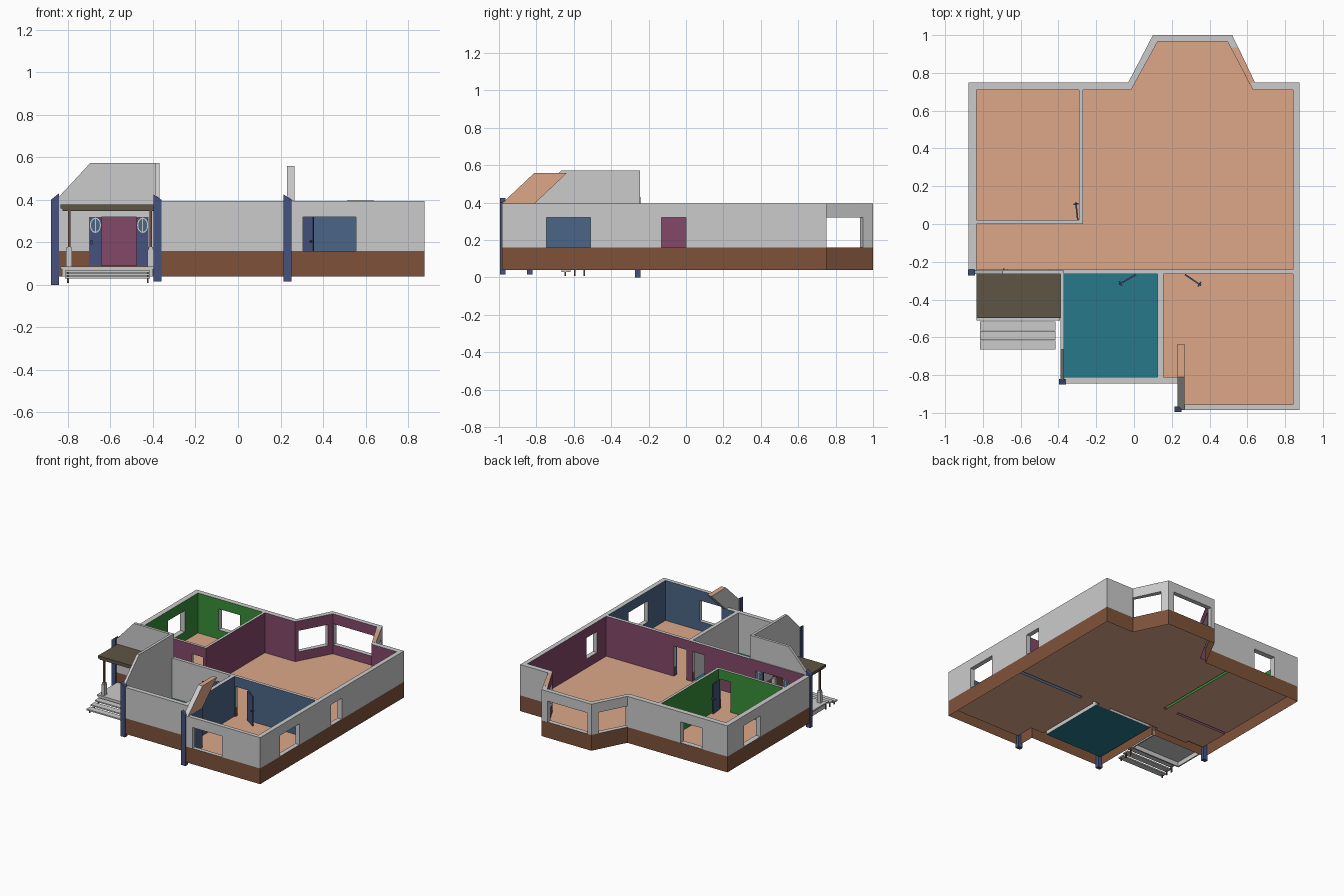
import bpy, bmesh, math
from mathutils import Vector

if "Cube" in bpy.data.objects:
    bpy.data.objects.remove(bpy.data.objects["Cube"])


def mat(name, r, g, b):
    m = bpy.data.materials.new(name)
    m.diffuse_color = (r, g, b, 1)
    m.use_nodes = True
    m.node_tree.nodes["Principled BSDF"].inputs["Base Color"].default_value = m.diffuse_color
    return m


SALMON = mat("salmon", 0.72, 0.39, 0.25)
BROWN = mat("brown", 0.21, 0.085, 0.042)
PURPLE = mat("purple", 0.23, 0.065, 0.14)
BLUE = mat("blue", 0.07, 0.13, 0.235)
NAVY = mat("navy", 0.06, 0.085, 0.21)
GREEN = mat("green", 0.04, 0.27, 0.04)
TEAL = mat("teal", 0.022, 0.19, 0.26)
OLIVE = mat("olive", 0.11, 0.09, 0.058)
WOOD = mat("wood", 0.17, 0.08, 0.05)
GREY = mat("grey", 0.60, 0.60, 0.60)

BASE, FLOOR, SILL, HEAD, TOP = 0.04, 0.09, 0.16, 0.32, 0.395


def solid(name, pts, offset, material=None):
    """Extrude a planar polygon of 3D points along an offset."""
    bm = bmesh.new()
    face = bm.faces.new([bm.verts.new(p) for p in pts])
    ext = bmesh.ops.extrude_face_region(bm, geom=[face])
    bmesh.ops.translate(bm, vec=offset,
                        verts=[v for v in ext["geom"] if isinstance(v, bmesh.types.BMVert)])
    bmesh.ops.recalc_face_normals(bm, faces=bm.faces[:])
    me = bpy.data.meshes.new(name)
    bm.to_mesh(me)
    bm.free()
    ob = bpy.data.objects.new(name, me)
    bpy.context.collection.objects.link(ob)
    if material:
        me.materials.append(material)
    return ob


def prism(name, outline, z0, z1, material=None):
    return solid(name, [(x, y, z0) for x, y in outline], (0, 0, z1 - z0), material)


def rect(x0, x1, y0, y1):
    return [(x0, y0), (x1, y0), (x1, y1), (x0, y1)]


def box(name, x0, x1, y0, y1, z0, z1, material=None):
    return prism(name, rect(x0, x1, y0, y1), z0, z1, material)


def strip(a, b, half):
    """Rectangle of given half width along the plan line a-b."""
    a, b = Vector(a), Vector(b)
    d = (b - a).normalized()
    n = Vector((-d.y, d.x)) * half
    return [tuple(p) for p in (a + n, a - n, b - n, b + n)]


def carve(ob, cutters):
    for c in cutters:
        m = ob.modifiers.new("cut", "BOOLEAN")
        m.operation, m.solver, m.object = "DIFFERENCE", "EXACT", c
    dg = bpy.context.evaluated_depsgraph_get()
    me = bpy.data.meshes.new_from_object(ob.evaluated_get(dg))
    ob.modifiers.clear()
    ob.data = me
    for c in cutters:
        bpy.data.objects.remove(c)


def inside(p, poly):
    hit = False
    for (x0, y0), (x1, y1) in zip(poly, poly[1:] + poly[:1]):
        if (y0 > p.y) != (y1 > p.y) and p.x < (x1 - x0) * (p.y - y0) / (y1 - y0) + x0:
            hit = not hit
    return hit


# plan outlines
outer = [(-0.875, -0.265), (-0.39, -0.265), (-0.39, -0.845), (0.23, -0.845), (0.23, -0.985),
         (0.877, -0.985), (0.877, 0.75), (0.64, 0.75), (0.52, 1.0), (0.10, 1.0),
         (-0.03, 0.75), (-0.875, 0.75)]
living = [(-0.835, -0.24), (0.842, -0.24), (0.842, 0.71), (0.63, 0.71), (0.495, 0.965),
          (0.125, 0.965), (-0.015, 0.71), (-0.27, 0.71), (-0.27, 0.0), (-0.835, 0.0)]
study = [(0.155, -0.265), (0.842, -0.265), (0.842, -0.955), (0.267, -0.955),
         (0.267, -0.81), (0.155, -0.81)]
garage = rect(-0.37, 0.125, -0.81, -0.265)
rooms = [(living, PURPLE), (study, BLUE), (rect(-0.835, -0.29, 0.02, 0.71), GREEN),
         (garage, GREY)]

# room, door and window cutters
cutters = [prism("room_cutter", r, FLOOR, 0.6) for r, _ in rooms]
doors = [(-0.70, -0.42, -0.30, -0.22), (0.01, 0.115, -0.28, -0.22),
         (0.165, 0.27, -0.28, -0.22), (-0.39, -0.295, -0.02, 0.04)]
cutters += [box("door_cutter", *d, FLOOR, HEAD) for d in doors]
windows = [rect(0.305, 0.555, -1.05, -0.93), rect(0.82, 0.92, -0.745, -0.51),
           rect(0.82, 0.92, -0.13, 0.0), rect(-0.66, -0.48, 0.69, 0.80),
           rect(-0.92, -0.80, 0.35, 0.55), rect(0.13, 0.47, 0.94, 1.04),
           strip((0.627, 0.74), (0.53, 0.94), 0.05), strip((-0.012, 0.74), (0.09, 0.94), 0.05)]
cutters += [prism("window_cutter", w, SILL, HEAD) for w in windows]

# house shell: hollow walls, open underneath, with a thin floor in each room
house = prism("house_shell", outer, BASE, TOP)
carve(house, cutters)
bm = bmesh.new()
bm.from_mesh(house.data)
bmesh.ops.bisect_plane(bm, geom=bm.verts[:] + bm.edges[:] + bm.faces[:], dist=1e-5,
                       plane_co=(0, 0, SILL), plane_no=(0, 0, 1))
bmesh.ops.delete(bm, context="FACES", geom=[
    f for f in bm.faces if f.normal.z < -0.9 and f.calc_center_median().z < BASE + 0.01])
bm.to_mesh(house.data)
bm.free()

# paint plinth, floors and each room's inner faces
me = house.data
me.materials.clear()
for m in [GREY, BROWN, SALMON, TEAL] + [m for _, m in rooms]:
    me.materials.append(m)
for f in me.polygons:
    c, n = Vector(f.center), Vector(f.normal)
    f.material_index = 1 if c.z < SILL - 0.005 else 0
    if n.z > 0.9 and abs(c.z - FLOOR) < 0.005:
        f.material_index = 3 if inside(c, garage) else 2
    elif abs(n.z) < 0.5:
        for i, (r, _) in enumerate(rooms):
            if inside(c + n * 0.008, r):
                f.material_index = i + 4

prism("bay_lintel_cap", [(0.552, 0.935), (0.64, 0.75), (0.61, 0.745), (0.513, 0.935)],
      TOP - 0.002, TOP + 0.0006, SALMON)

# sloped parapets above the front walls
solid("garage_parapet", [(-0.39, -0.845, TOP), (-0.39, -0.665, 0.573),
                         (-0.39, -0.25, 0.573), (-0.39, -0.25, TOP)], (0.02, 0, 0))
solid("entry_parapet", [(-0.86, -0.265, TOP), (-0.695, -0.265, 0.573),
                        (-0.37, -0.265, 0.573), (-0.37, -0.265, TOP)], (0, 0.02, 0))
rake = solid("study_parapet", [(0.23, -0.985, TOP), (0.23, -0.81, 0.56),
                               (0.23, -0.635, 0.56), (0.23, -0.81, TOP)], (0.037, 0, 0), GREY)
rake.data.materials.append(SALMON)
for f in rake.data.polygons:
    if f.normal.x > 0.9 or f.normal.z > 0.95:
        f.material_index = 1

# corner posts with slanted tops
for x, y, z0, zl, zr in ((-0.88, -0.272, 0, 0.40, 0.43), (-0.397, -0.85, 0.015, 0.425, 0.40),
                         (0.215, -0.995, 0.015, 0.425, 0.40)):
    solid("corner_post", [(x, y, z0), (x + 0.037, y, z0), (x + 0.037, y, zr), (x, y, zl)],
          (0, 0.03, 0), NAVY)

# porch deck with rim boards, roof and columns
box("porch_deck", -0.835, -0.392, -0.51, -0.265, 0.074, 0.085)
box("porch_rim_front", -0.828, -0.40, -0.503, -0.493, 0.04, 0.074)
box("porch_rim_side", -0.828, -0.818, -0.493, -0.265, 0.04, 0.074)
box("porch_rim_side", -0.41, -0.40, -0.493, -0.265, 0.04, 0.074)
box("porch_roof", -0.835, -0.39, -0.497, -0.265, 0.358, 0.377, OLIVE)
box("porch_beam", -0.825, -0.395, -0.49, -0.265, 0.347, 0.358, OLIVE)
for x in (-0.795, -0.411):
    box("column_base", x - 0.014, x + 0.014, -0.494, -0.466, 0.085, 0.165)
    box("column_cap", x - 0.011, x + 0.011, -0.491, -0.469, 0.165, 0.177)
    box("column_shaft", x - 0.006, x + 0.006, -0.486, -0.474, 0.177, 0.348, WOOD)

# porch steps on thin legs
for i in range(3):
    y, z = -0.515 - i * 0.051, 0.068 - i * 0.014
    box("step_tread", -0.815, -0.415, y - 0.048, y, z - 0.01, z)
    for x in (-0.80, -0.425):
        box("step_leg", x - 0.004, x + 0.004, y - 0.032, y - 0.024, 0.008, z - 0.01, WOOD)

# entrance side panels with oval lights
for x0, x1 in ((-0.70, -0.642), (-0.477, -0.42)):
    xm = (x0 + x1) / 2
    box("entrance_panel", x0, x1, -0.258, -0.246, FLOOR, HEAD, NAVY)
    for rx, rz, y, m in ((0.026, 0.036, 0.010, GREY), (0.021, 0.030, 0.012, BLUE)):
        ring = [(xm + rx * math.cos(k * math.tau / 20), -0.252 - y,
                 0.28 + rz * math.sin(k * math.tau / 20)) for k in range(20)]
        solid("oval_light", ring, (0, 2 * y, 0), m)
    box("light_bar", xm - 0.002, xm + 0.002, -0.266, -0.238, 0.25, 0.31, GREY)
box("entrance_handle", -0.693, -0.685, -0.268, -0.236, 0.19, 0.21, NAVY)

# open inner doors with handles
for a, b in (((-0.298, 0.022), (-0.308, 0.115)), ((0.01, -0.268), (-0.08, -0.32)),
             ((0.27, -0.268), (0.355, -0.325))):
    prism("inner_door", strip(a, b, 0.004), FLOOR + 0.002, HEAD - 0.002, NAVY)
    p, q = Vector(a).lerp(Vector(b), 0.86), Vector(a).lerp(Vector(b), 0.94)
    prism("door_handle", strip(p, q, 0.014), 0.198, 0.208, NAVY)
